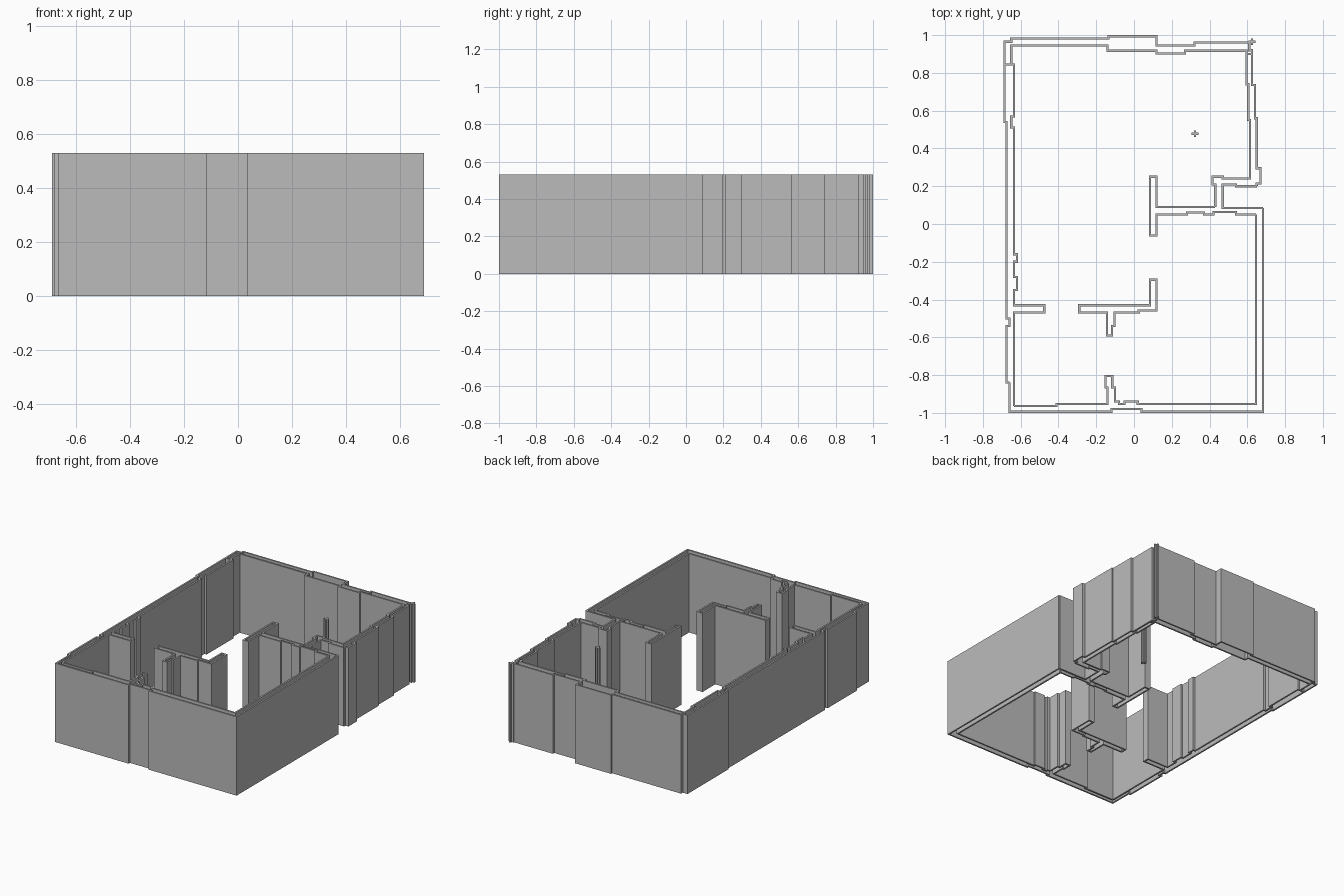
import bpy
import bmesh

HEIGHT = 0.53
SKIN = 0.011

# Main wall lines: outer faces and the room faces behind them
WEST, EAST, SOUTH, NORTH = -0.685, 0.684, -0.994, 0.994
ROOM_WEST, ROOM_EAST, ROOM_SOUTH, ROOM_NORTH = -0.635, 0.645, -0.952, 0.917

# Lines shared by neighbouring parts
LEFT_BREAK = 0.845    # where the left skins meet the back wall
RIGHT_BREAK = 0.9     # where the right skins meet the back wall
OUTER_RIGHT, INNER_RIGHT = 0.625, 0.595
LEFT_STEP = -0.675
FRONT_LEFT = -0.66
INNER_LEFT = -0.65

cube = bpy.data.objects.get("Cube")
if cube:
    bpy.data.objects.remove(cube, do_unlink=True)

# One plain grey for all the walls
grey = bpy.data.materials.new("wall_grey")
grey.use_nodes = True
grey.diffuse_color = (0.5, 0.5, 0.5, 1)
shader = grey.node_tree.nodes["Principled BSDF"]
shader.inputs["Base Color"].default_value = grey.diffuse_color


def square_path(start, stops, along_x):
    """Walk a right-angled plan line; each stop moves along the other axis."""
    x, y = start
    corners = [start]
    for stop in stops:
        if along_x:
            x = stop
        else:
            y = stop
        corners.append((x, y))
        along_x = not along_x
    return corners


def wall(name, start, stops, along_x=False, closed=False):
    """Raise a plan line into an upright skin of even thickness."""
    bm = bmesh.new()
    path = square_path(start, stops, along_x)
    low = [bm.verts.new((x, y, 0)) for x, y in path]
    high = [bm.verts.new((x, y, HEIGHT)) for x, y in path]
    pairs = list(zip(range(len(path)), range(1, len(path))))
    if closed:
        pairs.append((len(path) - 1, 0))
    for a, b in pairs:
        bm.faces.new((low[a], low[b], high[b], high[a]))
    mesh = bpy.data.meshes.new(name)
    bm.to_mesh(mesh)
    bm.free()
    mesh.materials.append(grey)
    obj = bpy.data.objects.new(name, mesh)
    bpy.context.collection.objects.link(obj)
    solid = obj.modifiers.new("skin", "SOLIDIFY")
    solid.thickness = SKIN
    solid.offset = 0
    solid.use_even_offset = True


def cross_post(name, x, y, reach=0.018):
    """Small post with a plus-shaped plan."""
    wall(name + "_across", (x - reach, y), [x + reach], along_x=True)
    wall(name + "_along", (x, y - reach), [y + reach])


# Outer skins
wall("outer_left_wall", (WEST, LEFT_BREAK),
     [0.54, LEFT_STEP, -0.5, FRONT_LEFT, -0.54, LEFT_STEP, -0.84, FRONT_LEFT])

wall("outer_front_wall", (FRONT_LEFT, -0.84),
     [SOUTH, -0.12, -0.98, 0.04, SOUTH, EAST, 0.085])

wall("outer_recess_wall", (EAST, 0.085),
     [0.47, 0.21, 0.54, 0.2, 0.65], along_x=True)

wall("outer_right_wall", (0.65, 0.2),
     [0.215, 0.67, 0.295, 0.65, 0.56, 0.64, 0.735, OUTER_RIGHT, RIGHT_BREAK])

# Back wall: both skins in one closed loop
wall("back_wall", (WEST, LEFT_BREAK),
     [0.965, INNER_LEFT, 0.983, -0.135, NORTH, 0.12, 0.945, 0.32, 0.96,
      0.61, 0.92, OUTER_RIGHT, RIGHT_BREAK, INNER_RIGHT, ROOM_NORTH,
      0.27, 0.903, 0.12, ROOM_NORTH, -0.14, 0.945, INNER_LEFT, LEFT_BREAK],
     closed=True)
cross_post("back_corner_post", OUTER_RIGHT, 0.965)

# Inner skins, with the partitions that grow out of them
wall("inner_right_wall", (INNER_RIGHT, RIGHT_BREAK),
     [0.74, 0.605, 0.55, 0.615, 0.24, 0.47, 0.25, 0.415, 0.21, 0.43, 0.09])

wall("middle_partition", (0.43, 0.09),
     [0.12, 0.25, 0.085, -0.06, 0.12, 0.05, 0.28, 0.06, 0.37, 0.05,
      0.42, 0.063, 0.54, 0.05, ROOM_EAST], along_x=True)

wall("inner_front_wall", (ROOM_EAST, 0.05),
     [ROOM_SOUTH, 0.02, -0.94, -0.05, ROOM_SOUTH, -0.08, -0.94, -0.1, -0.865,
      -0.115, -0.805, -0.15, -0.865, -0.14, ROOM_SOUTH, -0.41, -0.963,
      ROOM_WEST])

wall("inner_left_wall", (ROOM_WEST, -0.963),
     [-0.468, -0.475, -0.43, ROOM_WEST, -0.35, -0.62, -0.28, ROOM_WEST,
      -0.2, -0.62, -0.16, ROOM_WEST, 0.51, INNER_LEFT, 0.57, ROOM_WEST,
      LEFT_BREAK, INNER_LEFT])

# Free-standing partition with a short stub towards the front
wall("room_partition", (-0.29, -0.43),
     [0.085, -0.295, 0.12, -0.458, 0.025, -0.468, -0.103, -0.54, -0.117,
      -0.59, -0.143, -0.468, -0.29], along_x=True, closed=True)

# Small post in the back room
cross_post("room_post", 0.323, 0.478)
